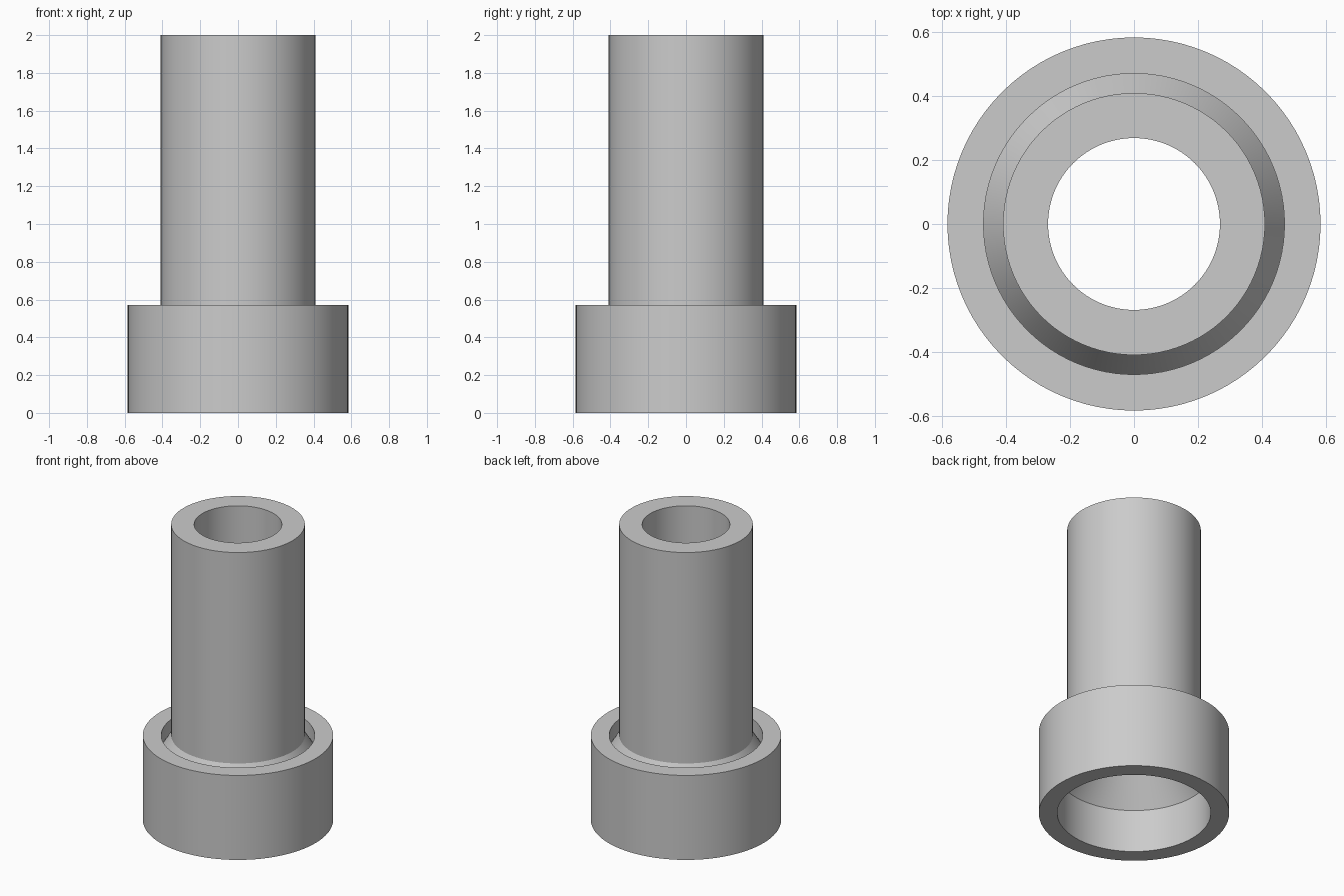
import bpy, bmesh, math

cube = bpy.data.objects.get("Cube")
if cube:
    bpy.data.objects.remove(cube, do_unlink=True)

SEGMENTS = 96
COLLAR_R, SOCKET_R = 0.584, 0.471   # wide socket collar
TUBE_R, BORE_R = 0.41, 0.269        # narrow tube
COLLAR_TOP, SOCKET_TOP, TOP = 0.572, 0.29, 2.0

# Height where the outer taper meets the collar's inner wall
taper = (COLLAR_R - SOCKET_R) / (COLLAR_R - TUBE_R)
groove_z = SOCKET_TOP + (COLLAR_TOP - SOCKET_TOP) * taper

# Grey material
grey = bpy.data.materials.new("grey")
grey.use_nodes = True
colour = (0.6, 0.6, 0.6, 1)
grey.diffuse_color = colour
grey.node_tree.nodes["Principled BSDF"].inputs["Base Color"].default_value = colour


def lathe(name, profile, material):
    """Revolve a closed (radius, height) profile around the z axis."""
    bm = bmesh.new()
    verts = [bm.verts.new((r, 0, z)) for r, z in profile]
    edges = [bm.edges.new((a, b)) for a, b in zip(verts, verts[1:] + verts[:1])]
    bmesh.ops.spin(bm, geom=verts + edges, cent=(0, 0, 0), axis=(0, 0, 1),
                   angle=math.tau, steps=SEGMENTS, use_merge=True)
    bmesh.ops.remove_doubles(bm, verts=bm.verts, dist=1e-5)
    bmesh.ops.recalc_face_normals(bm, faces=bm.faces)
    mesh = bpy.data.meshes.new(name)
    bm.to_mesh(mesh)
    bm.free()
    mesh.materials.append(material)
    obj = bpy.data.objects.new(name, mesh)
    bpy.context.collection.objects.link(obj)
    bpy.ops.object.select_all(action="DESELECT")
    obj.select_set(True)
    bpy.context.view_layer.objects.active = obj
    bpy.ops.object.shade_smooth_by_angle(angle=math.radians(25))
    return obj


# Socket collar, tapered shoulder and tube as one hollow body
lathe("pipe_reducer", [
    (SOCKET_R, 0), (COLLAR_R, 0), (COLLAR_R, COLLAR_TOP), (SOCKET_R, COLLAR_TOP),
    (SOCKET_R, groove_z), (TUBE_R, COLLAR_TOP), (TUBE_R, TOP),
    (BORE_R, TOP), (BORE_R, COLLAR_TOP), (SOCKET_R, SOCKET_TOP),
], grey)
